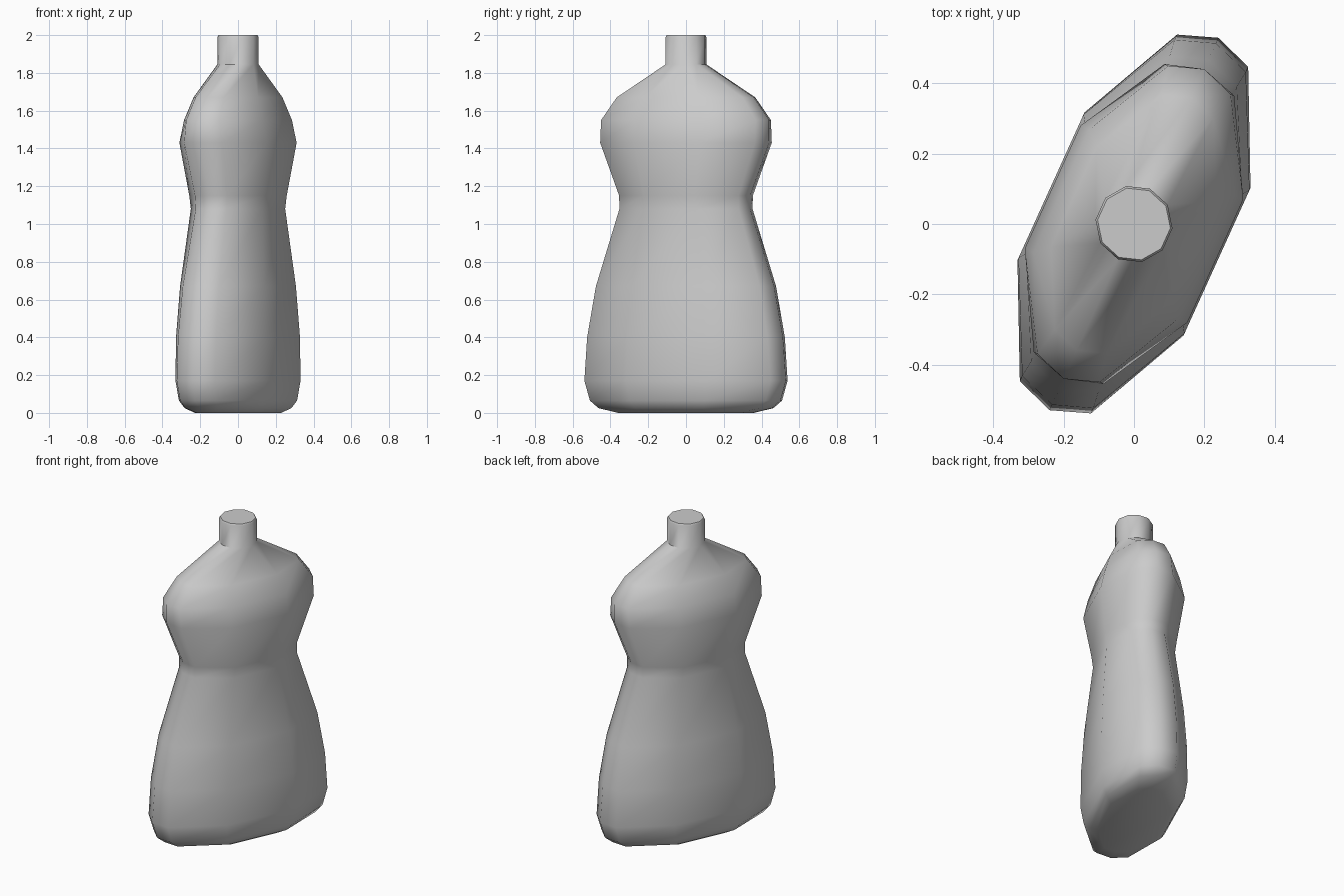
import bpy, bmesh, math

if "Cube" in bpy.data.objects:
    bpy.data.objects.remove(bpy.data.objects["Cube"])

TURN = math.radians(65.6)   # long axis of the bottle, seen from above

# Half of the point-symmetric ten-sided body section (long axis, short axis)
half = [(0.575, 0), (0.535, 0.111), (0.228, 0.259), (-0.228, 0.259), (-0.535, 0.111)]
section = half + [(-u, -v) for u, v in half]

# Body rings: height, long-axis scale, short-axis scale
body = [(0.0, 0.67, 0.70), (0.025, 0.87, 0.85), (0.065, 0.955, 0.945), (0.17, 1.01, 1.0),
        (0.40, 0.98, 1.0), (0.67, 0.89, 0.945), (1.08, 0.648, 0.80), (1.15, 0.648, 0.835),
        (1.43, 0.84, 0.98), (1.55, 0.84, 0.875), (1.67, 0.685, 0.725)]
# Neck rings: height, radius
neck = [(1.845, 0.11), (1.99, 0.11), (2.0, 0.104)]


def add_ring(bm, points, z):
    c, s = math.cos(TURN), math.sin(TURN)
    return [bm.verts.new((u * c - v * s, u * s + v * c, z)) for u, v in points]


bm = bmesh.new()
rings = [add_ring(bm, [(u * a, v * b) for u, v in section], z) for z, a, b in body]
for z, r in neck:
    circle = [(r * math.cos(math.radians(36 * i)), r * math.sin(math.radians(36 * i)))
              for i in range(10)]
    rings.append(add_ring(bm, circle, z))

# Walls between rings, then base and top
for lo, hi in zip(rings, rings[1:]):
    for i in range(10):
        j = (i + 1) % 10
        bm.faces.new((lo[i], lo[j], hi[j], hi[i]))
bm.faces.new(rings[0][::-1])
bm.faces.new(rings[-1])
bmesh.ops.recalc_face_normals(bm, faces=bm.faces)

mesh = bpy.data.meshes.new("bottle")
bm.to_mesh(mesh)
bm.free()
bottle = bpy.data.objects.new("bottle", mesh)
bpy.context.collection.objects.link(bottle)
bpy.context.view_layer.objects.active = bottle
bottle.select_set(True)
bpy.ops.object.shade_smooth_by_angle(angle=math.radians(50))
